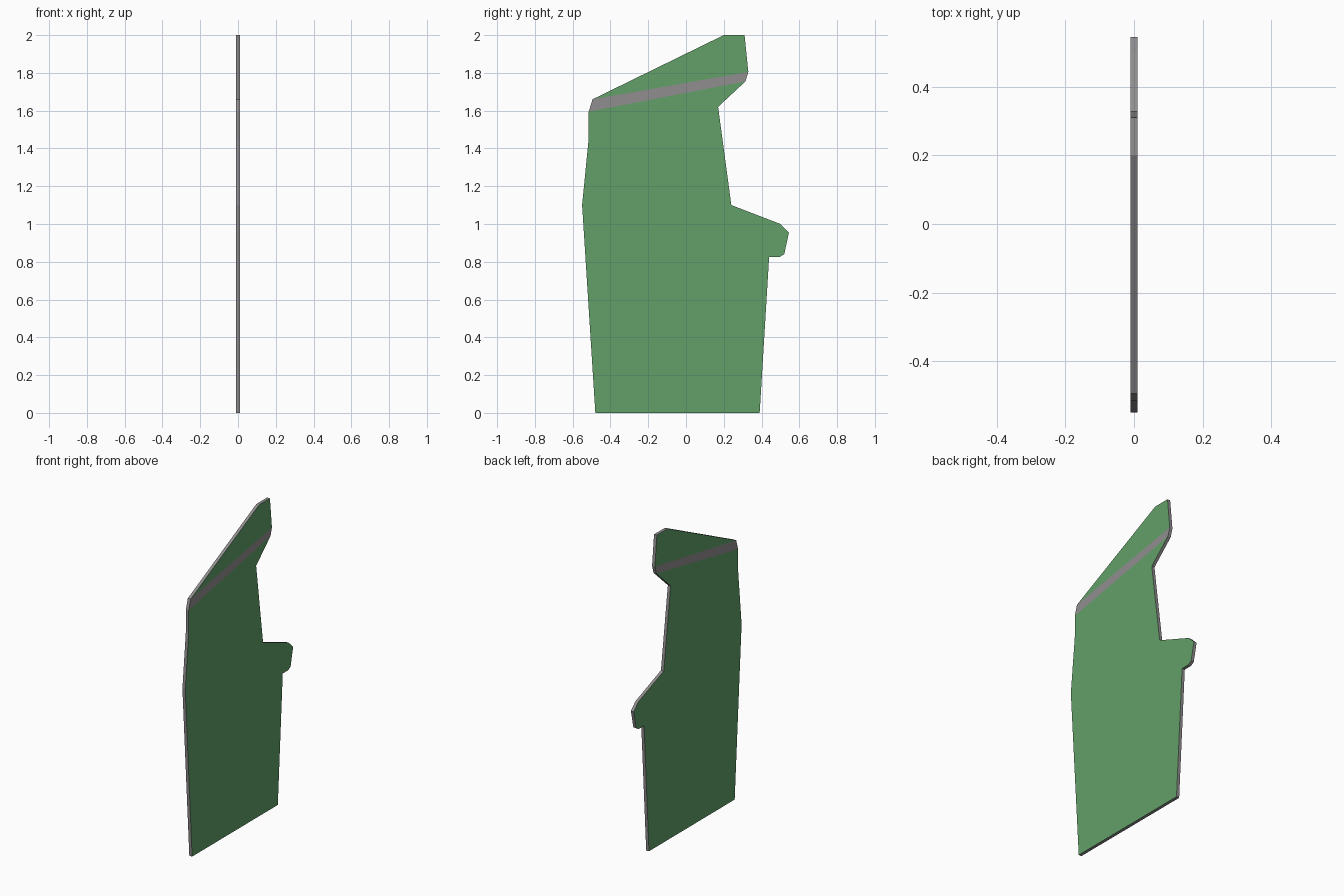
import bpy, bmesh

if "Cube" in bpy.data.objects:
    bpy.data.objects.remove(bpy.data.objects["Cube"])

HALF = 0.01  # half the board thickness


def material(name, rgb):
    m = bpy.data.materials.new(name)
    m.diffuse_color = (*rgb, 1)
    m.use_nodes = True
    m.node_tree.nodes["Principled BSDF"].inputs["Base Color"].default_value = m.diffuse_color
    return m


green = material("green_paint", (0.122, 0.352, 0.138))
grey = material("grey_trim", (0.285, 0.27, 0.28))

# Cabinet side outline (y, z), running from the bottom back corner
outline = [(-0.48, 0), (0.39, 0), (0.44, 0.825), (0.495, 0.825), (0.52, 0.84),
           (0.545, 0.955), (0.50, 1.0), (0.24, 1.10), (0.17, 1.62),
           (0.315, 1.755), (0.33, 1.805), (0.31, 2.0), (0.20, 2.0),
           (-0.495, 1.66), (-0.515, 1.595), (-0.515, 1.455), (-0.55, 1.10)]

# Painted regions of each broad side: outline corners and material slot
regions = [([*range(0, 10), 14, 15, 16], 0),   # lower body
           ([9, 10, 13, 14], 1),               # grey stripe
           ([10, 11, 12, 13], 0)]              # top

bm = bmesh.new()
left = [bm.verts.new((-HALF, y, z)) for y, z in outline]
right = [bm.verts.new((HALF, y, z)) for y, z in outline]
for ids, slot in regions:
    bm.faces.new([right[i] for i in ids]).material_index = slot
    bm.faces.new([left[i] for i in reversed(ids)]).material_index = slot

# Grey edge trim all round
n = len(outline)
for i in range(n):
    j = (i + 1) % n
    bm.faces.new((left[i], left[j], right[j], right[i])).material_index = 1
bmesh.ops.recalc_face_normals(bm, faces=bm.faces)

mesh = bpy.data.meshes.new("side_panel")
bm.to_mesh(mesh)
bm.free()
mesh.materials.append(green)
mesh.materials.append(grey)
bpy.context.collection.objects.link(bpy.data.objects.new("side_panel", mesh))
